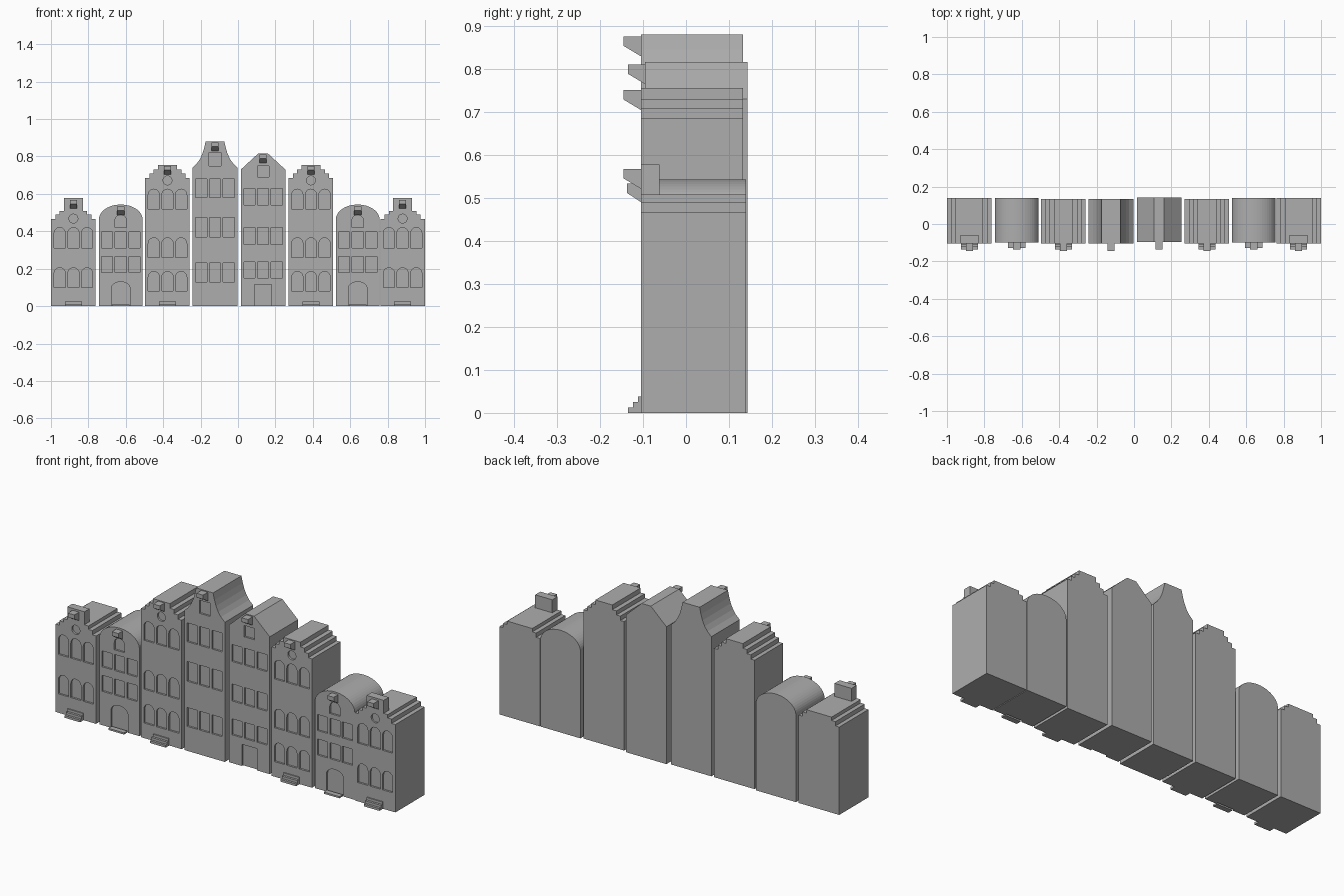
import bpy
import bmesh
import math

if "Cube" in bpy.data.objects:
    bpy.data.objects.remove(bpy.data.objects["Cube"], do_unlink=True)

GREY = (0.42, 0.42, 0.42, 1)
stone = bpy.data.materials.new("grey stone")
stone.use_nodes = True
stone.diffuse_color = GREY
stone.node_tree.nodes["Principled BSDF"].inputs["Base Color"].default_value = GREY


def prisms(name, shapes, start, end, axis="y"):
    """One object of outlines extruded along y (outline in x,z) or x (outline in y,z)."""
    bm = bmesh.new()
    for outline in shapes:
        rings = []
        for d in (start, end):
            rings.append([bm.verts.new((a, d, b) if axis == "y" else (d, a, b))
                          for a, b in outline])
        n = len(outline)
        bm.faces.new(rings[0])
        bm.faces.new(rings[1][::-1])
        for i in range(n):
            j = (i + 1) % n
            bm.faces.new((rings[0][j], rings[0][i], rings[1][i], rings[1][j]))
    bmesh.ops.recalc_face_normals(bm, faces=bm.faces)
    mesh = bpy.data.meshes.new(name)
    bm.to_mesh(mesh)
    bm.free()
    mesh.materials.append(stone)
    obj = bpy.data.objects.new(name, mesh)
    bpy.context.collection.objects.link(obj)
    return obj


def rect(x, w, low, high):
    return [(x - w, low), (x + w, low), (x + w, high), (x - w, high)]


def arched(x, w, low, high, rise=None, steps=10):
    rise = rise or w
    spring = high - rise
    arc = [(x + w * math.cos(math.pi * i / steps), spring + rise * math.sin(math.pi * i / steps))
           for i in range(steps + 1)]
    return [(x - w, low), (x + w, low)] + arc


def disc(x, z, r):
    return [(x + r * math.cos(math.tau * i / 16), z + r * math.sin(math.tau * i / 16))
            for i in range(16)]


def row(x, low, high, shape=rect):
    return [shape(x + side * 0.073, 0.03, low, high) for side in (-1, 0, 1)]


def gable(x, half):
    """Mirror a right-hand gable edge, bottom to top, into a full facade."""
    return ([(x + w, z) for w, z in half] + [(x - w, z) for w, z in reversed(half)])


def stepped(levels):
    half = [(0.119, 0)]
    for w, z in zip((0.119, 0.097, 0.074, 0.05), levels):
        half += [(half[-1][0], z)] if w == half[-1][0] else [(w, half[-1][1]), (w, z)]
    return half


def house(name, outline, openings, front, back):
    """Solid house with shallow window and door recesses."""
    body = prisms(name, [outline], front, back)
    cutter = prisms("recess_cutter", openings, front - 0.03, front + 0.01)
    cutter.hide_render = True
    cut = body.modifiers.new("recesses", "BOOLEAN")
    cut.operation = "DIFFERENCE"
    cut.solver = "EXACT"
    cut.object = cutter
    graph = bpy.context.evaluated_depsgraph_get()
    finished = bpy.data.meshes.new_from_object(body.evaluated_get(graph))
    body.modifiers.clear()
    body.data = finished
    bpy.data.objects.remove(cutter, do_unlink=True)


def hoist(name, x, top, front, reach):
    """Bracket beam under the gable top."""
    side = [(front, top), (front - reach, top), (front - reach, top - 0.022),
            (front, top - 0.046)]
    prisms(name + "_hoist_beam", [side], x - 0.019, x + 0.019, "x")


def stairs(name, x, front):
    side = [(front, 0), (front - 0.03, 0), (front - 0.03, 0.012), (front - 0.018, 0.012),
            (front - 0.018, 0.025), (front - 0.006, 0.025), (front - 0.006, 0.038), (front, 0.038)]
    prisms(name + "_stairs", [side], x - 0.046, x + 0.046, "x")


FRONT = -0.105

# Low stepped houses at both ends
for side, x in (("right", -0.88), ("left", 0.88)):
    name = side + "_end_house"
    holes = row(x, 0.10, 0.205, arched) + row(x, 0.31, 0.42, arched) + [disc(x, 0.468, 0.024)]
    house(name, gable(x, stepped((0.467, 0.49, 0.508))), holes, FRONT, 0.14)
    prisms(name + "_gable_block", [rect(x, 0.05, 0.508, 0.577)], FRONT, -0.062)
    hoist(name, x, 0.567, FRONT, 0.04)
    stairs(name, x, FRONT)

# Round-gabled houses
for side, x in (("right", -0.627), ("left", 0.64)):
    name = side + "_round_house"
    holes = (row(x, 0.18, 0.265) + row(x, 0.31, 0.395)
             + [arched(x, 0.05, -0.02, 0.13, 0.035), arched(x, 0.031, 0.42, 0.487)])
    house(name, arched(x, 0.117, 0, 0.543, 0.08, 24), holes, -0.1, 0.14)
    hoist(name, x, 0.533, -0.1, 0.037)
    prisms(name + "_doorstep", [rect(x, 0.046, 0, 0.009)], -0.128, -0.1)

# Tall stepped houses
for side, x in (("right", -0.377), ("left", 0.39)):
    name = side + "_stepped_house"
    holes = (row(x, 0.08, 0.185, arched) + row(x, 0.26, 0.365, arched)
             + row(x, 0.52, 0.625, arched) + [disc(x, 0.672, 0.024)])
    house(name, gable(x, stepped((0.685, 0.708, 0.73, 0.755))), holes, FRONT, 0.133)
    hoist(name, x, 0.75, FRONT, 0.04)
    stairs(name, x, FRONT)

# Bell-gabled house
x = -0.123
bell = [(0.119, 0), (0.119, 0.742), (0.096, 0.764), (0.08, 0.787), (0.067, 0.815),
        (0.058, 0.845), (0.05, 0.88)]
holes = (row(x, 0.13, 0.23) + row(x, 0.37, 0.475) + row(x, 0.58, 0.68)
         + [rect(x, 0.031, 0.75, 0.82)])
house("bell_house", gable(x, bell), holes, FRONT, 0.133)
hoist("bell_house", x, 0.875, FRONT, 0.04)

# Pitched house with a narrow flat top
x = 0.134
pitched = [(0.119, 0), (0.119, 0.73), (0.027, 0.815)]
holes = (row(x, 0.15, 0.235) + row(x, 0.33, 0.42) + row(x, 0.54, 0.63)
         + [rect(x, 0.031, 0.69, 0.75), rect(x, 0.045, -0.02, 0.115)])
house("pitched_house", gable(x, pitched), holes, -0.095, 0.143)
hoist("pitched_house", x, 0.81, -0.095, 0.04)
